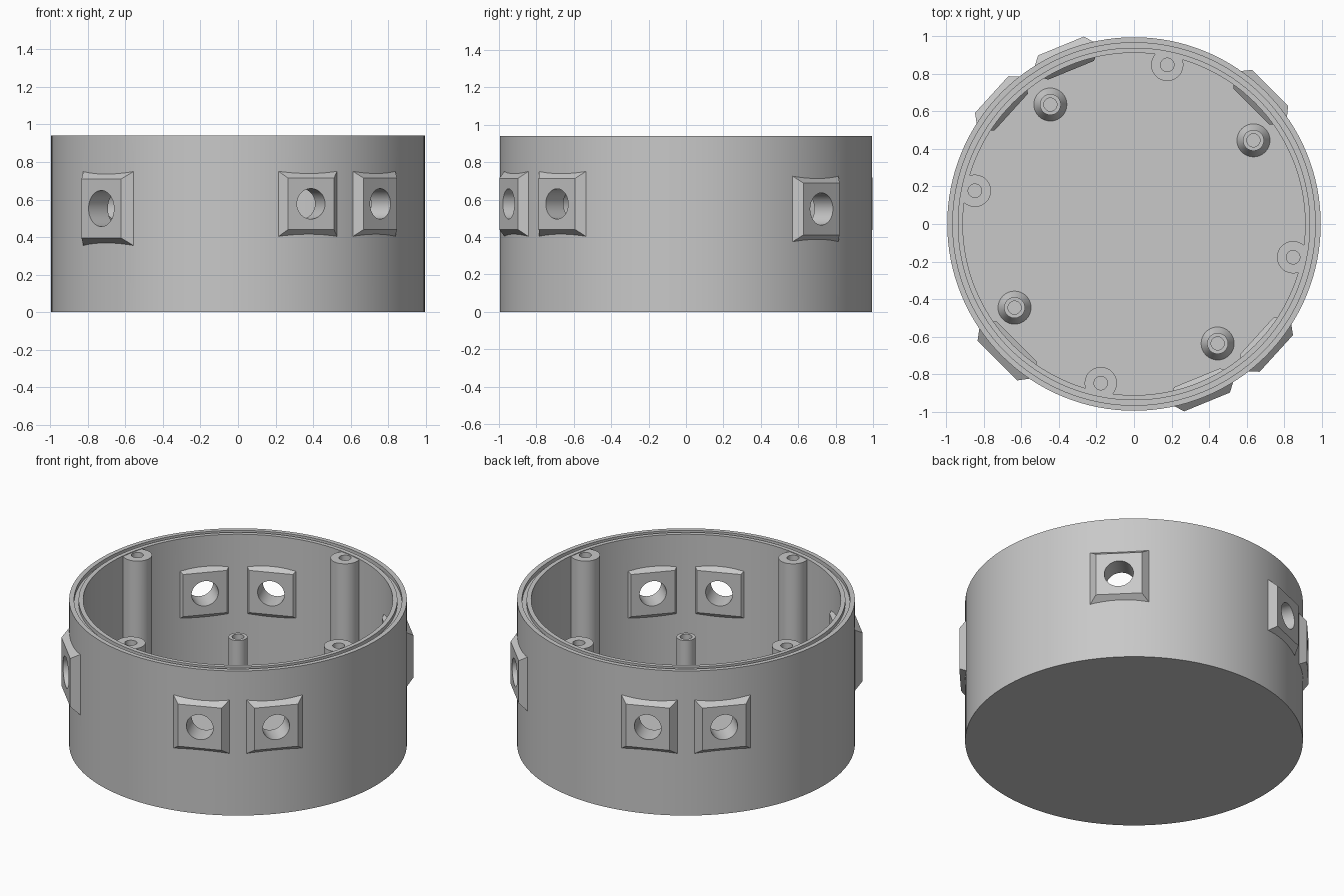
import bpy
import bmesh
from math import cos, sin, radians, pi
from mathutils import Matrix

HEIGHT, FLOOR = 0.94, 0.05
OUTER, INNER = 0.995, 0.912

cube = bpy.data.objects.get("Cube")
if cube:
    bpy.data.objects.remove(cube, do_unlink=True)

grey = bpy.data.materials.new("plain_grey")
grey.use_nodes = True
grey.diffuse_color = (0.58, 0.58, 0.58, 1)
grey.node_tree.nodes["Principled BSDF"].inputs["Base Color"].default_value = (0.58, 0.58, 0.58, 1)


def finish(name, bm, matrix=Matrix()):
    bmesh.ops.remove_doubles(bm, verts=bm.verts, dist=1e-5)
    bmesh.ops.recalc_face_normals(bm, faces=bm.faces)
    bm.transform(matrix)
    mesh = bpy.data.meshes.new(name)
    bm.to_mesh(mesh)
    bm.free()
    mesh.materials.append(grey)
    obj = bpy.data.objects.new(name, mesh)
    bpy.context.collection.objects.link(obj)
    return obj


def lathe(name, profile, steps, matrix=Matrix(), closed=False):
    """Revolve (radius, z) points around z."""
    bm = bmesh.new()
    verts = [bm.verts.new((r, 0, z)) for r, z in profile]
    edges = [bm.edges.new(pair) for pair in zip(verts, verts[1:])]
    if closed:
        edges.append(bm.edges.new((verts[-1], verts[0])))
    bmesh.ops.spin(bm, geom=verts + edges, cent=(0, 0, 0), axis=(0, 0, 1),
                   angle=2 * pi, steps=steps, use_merge=True)
    return finish(name, bm, matrix)


def rod(name, r, z0, z1, matrix, steps=40):
    return lathe(name, [(0, z0), (r, z0), (r, z1), (0, z1)], steps, matrix)


def pad(name, high, wide, out, matrix):
    """Plate bevelled on both its outer and inner face, along local z."""
    bm = bmesh.new()
    rings = []
    for dist, grow in ((0.885, 0), (0.925, 0.04), (0.97, 0.045), (out, 0)):
        h, w = high + grow, wide + grow
        corners = ((-h, -w), (h, -w), (h, w), (-h, w))
        rings.append([bm.verts.new((x, y, dist)) for x, y in corners])
    for a, b in zip(rings, rings[1:]):
        for i in range(4):
            j = (i + 1) % 4
            bm.faces.new((a[i], a[j], b[j], b[i]))
    bm.faces.new(rings[0])
    bm.faces.new(rings[-1])
    return finish(name, bm, matrix)


def combine(target, tool, operation):
    mod = target.modifiers.new(operation.lower(), "BOOLEAN")
    mod.operation, mod.solver, mod.object = operation, "EXACT", tool
    bpy.context.view_layer.objects.active = target
    bpy.ops.object.modifier_apply(modifier=mod.name)
    bpy.data.objects.remove(tool, do_unlink=True)


def place(angle, radius):
    a = radians(angle)
    return Matrix.Translation((radius * cos(a), radius * sin(a), 0))


def radial(angle, z):
    """Local z points outward at the given angle, local x stays vertical."""
    return (Matrix.Translation((0, 0, z)) @ Matrix.Rotation(radians(angle), 4, "Z")
            @ Matrix.Rotation(pi / 2, 4, "Y"))


# Round open housing
housing = lathe("housing", [(0, 0), (OUTER, 0), (OUTER, HEIGHT), (INNER, HEIGHT),
                            (INNER, FLOOR), (0, FLOOR)], 128)

# Screw bosses along the inner wall
boss_spots = [place(78.2 + 90 * i, 0.866) for i in range(4)]
for spot in boss_spots:
    combine(housing, rod("boss", 0.086, FLOOR / 2, HEIGHT - 0.004, spot), "UNION")

# Flat cable ports: angle, height, half height, half width, outer distance, hole radius
ports = [(a, 0.577, 0.137, 0.132, 1.025, 0.081) for a in (112.3, 137.7, 292.3, 317.7)]
ports += [(45, 0.55, 0.138, 0.136, 1.025, 0.086), (225, 0.552, 0.157, 0.149, 1.03, 0.096)]
for angle, z, high, wide, out, hole in ports:
    combine(housing, pad("port_pad", high, wide, out, radial(angle, z)), "UNION")
for angle, z, high, wide, out, hole in ports:
    combine(housing, rod("port_hole", hole, 0.8, 1.1, radial(angle, z), 48), "DIFFERENCE")

# Screw holes and the seal groove in the rim
for spot in boss_spots:
    combine(housing, rod("screw_hole", 0.036, 0.55, 1, spot, 32), "DIFFERENCE")
groove = lathe("seal_groove", [(0.939, 0.915), (0.966, 0.915), (0.966, 1), (0.939, 1)],
               128, closed=True)
combine(housing, groove, "DIFFERENCE")

# Board standoffs with a conical foot
standoff_profile = [(0, FLOOR - 0.02), (0.088, FLOOR - 0.02), (0.088, FLOOR),
                    (0.056, FLOOR + 0.06), (0.056, 0.337), (0.035, 0.337),
                    (0.035, 0.15), (0, 0.15)]
parts = [housing]
for i in range(4):
    parts.append(lathe("standoff_%d" % (i + 1), standoff_profile, 40, place(35 + 90 * i, 0.777)))

# Smooth round walls, sharp edges
bpy.ops.object.select_all(action="DESELECT")
for obj in parts:
    obj.select_set(True)
bpy.context.view_layer.objects.active = housing
bpy.ops.object.shade_smooth_by_angle(angle=radians(25))
